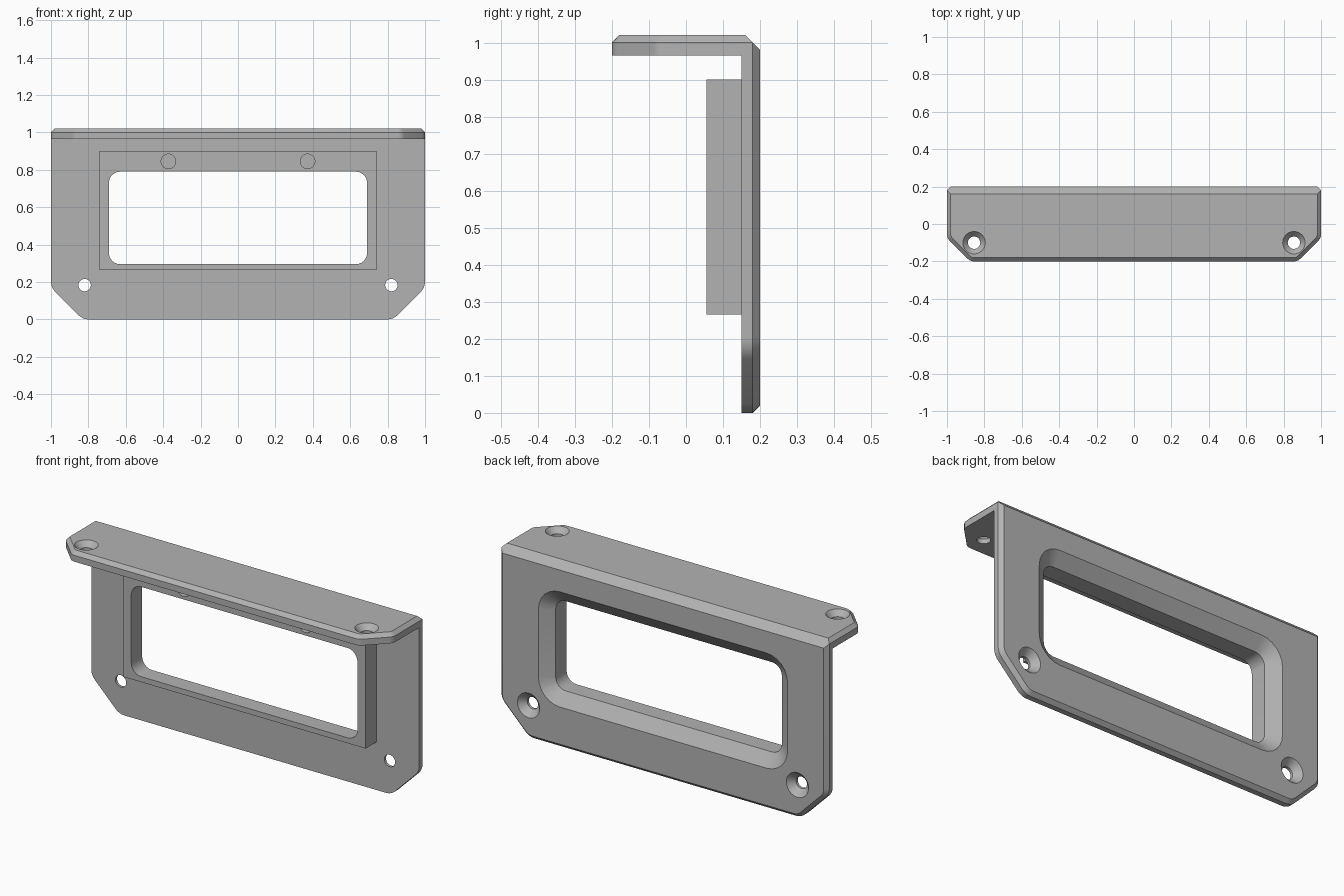
import bpy, bmesh, math
from mathutils import Vector

cube = bpy.data.objects.get("Cube")
if cube:
    bpy.data.objects.remove(cube, do_unlink=True)

grey = bpy.data.materials.new("plain grey")
grey.use_nodes = True
COLOUR = (0.45, 0.45, 0.45, 1)
grey.diffuse_color = COLOUR
grey.node_tree.nodes["Principled BSDF"].inputs["Base Color"].default_value = COLOUR


def rounded(corners, r, grow=0.0, n=6):
    """Convex counter-clockwise outline with rounded corners, offset outward by grow."""
    pts = []
    for i, c in enumerate(corners):
        p = Vector(c)
        a = (Vector(corners[i - 1]) - p).normalized()
        b = (Vector(corners[(i + 1) % len(corners)]) - p).normalized()
        half = a.angle(b) / 2
        centre = p + (a + b).normalized() * r / math.sin(half)
        sweep = math.pi - 2 * half
        start = math.atan2(a.x, -a.y)
        # the outward normal of the incoming edge starts the arc
        for k in range(n + 1):
            t = start + sweep * k / n
            pts.append(centre + Vector((math.cos(t), math.sin(t))) * (r + grow))
    return pts


def circle(x, v, r, n=40):
    return [Vector((x + r * math.cos(math.tau * k / n), v + r * math.sin(math.tau * k / n)))
            for k in range(n)]


def rect(x, lo, hi):
    return [(-x, lo), (x, lo), (x, hi), (-x, hi)]


def loft(name, axis, sections, trim=None):
    """Closed solid through (height, outline) sections along the Y or Z axis."""
    bm = bmesh.new()
    rings = []
    for h, outline in sections:
        rings.append([bm.verts.new((p[0], h, p[1]) if axis == "Y" else (p[0], p[1], h))
                      for p in outline])
    for lower, upper in zip(rings, rings[1:]):
        for i in range(len(lower)):
            bm.faces.new((lower[i - 1], lower[i], upper[i], upper[i - 1]))
    bm.faces.new(rings[0])
    bm.faces.new(rings[-1])
    if trim:
        cut = bmesh.ops.bisect_plane(bm, geom=bm.verts[:] + bm.edges[:] + bm.faces[:],
                                     plane_co=trim[0], plane_no=trim[1], clear_outer=True)
        edges = [e for e in cut["geom_cut"] if isinstance(e, bmesh.types.BMEdge)]
        bmesh.ops.holes_fill(bm, edges=edges)
    bmesh.ops.recalc_face_normals(bm, faces=bm.faces[:])
    mesh = bpy.data.meshes.new(name)
    bm.to_mesh(mesh)
    bm.free()
    mesh.materials.append(grey)
    obj = bpy.data.objects.new(name, mesh)
    bpy.context.collection.objects.link(obj)
    return obj


def combine(target, tool, operation):
    bpy.context.view_layer.objects.active = target
    mod = target.modifiers.new(operation.lower(), "BOOLEAN")
    mod.operation = operation
    mod.solver = "EXACT"
    mod.object = tool
    bpy.ops.object.modifier_apply(modifier=mod.name)
    bpy.data.objects.remove(tool, do_unlink=True)


TOP, BACK, EDGE = 1.02, 0.2, 0.02

# Outer envelope: back-plate outline intersected with shelf outline
c = 0.17
plate_shape = [(c - 1, 0), (1 - c, 0), (1, c), (1, 1.3), (-1, 1.3), (-1, c)]
bracket = loft("mounting_bracket", "Y",
               [(-0.4, rounded(plate_shape, 0.08)),
                (BACK - EDGE, rounded(plate_shape, 0.08)),
                (BACK, rounded(plate_shape, 0.08, -EDGE))],
               trim=((0, 0.16, TOP), (0, 1, 1)))
c = 0.125
shelf_shape = [(c - 1, -0.2), (1 - c, -0.2), (1, c - 0.2), (1, 0.5), (-1, 0.5), (-1, c - 0.2)]
shelf = loft("shelf_envelope", "Z",
             [(-0.2, rounded(shelf_shape, 0.05)),
              (TOP - EDGE, rounded(shelf_shape, 0.05)),
              (TOP, rounded(shelf_shape, 0.05, -EDGE))])
combine(bracket, shelf, "INTERSECT")

# Hollow under the shelf leaves the L shape
combine(bracket, loft("hollow", "Y", [(-0.6, rect(1.5, -0.5, 0.965)),
                                      (0.15, rect(1.5, -0.5, 0.965))]), "DIFFERENCE")

# Raised frame on the front of the plate
combine(bracket, loft("window_frame", "Y", [(0.055, rect(0.74, 0.265, 0.9)),
                                            (0.17, rect(0.74, 0.265, 0.9))]), "UNION")

# Window opening, flared towards the back
window = rect(0.69, 0.295, 0.79)
combine(bracket, loft("window_cutter", "Y",
                      [(-0.1, rounded(window, 0.06)),
                       (0.15, rounded(window, 0.06)),
                       (0.25, rounded(window, 0.06, 0.14))]), "DIFFERENCE")

for side in (-1, 1):
    # Countersunk screw holes in the plate and the shelf
    x = side * 0.82
    combine(bracket, loft("plate_hole", "Y", [(0.1, circle(x, 0.183, 0.033)),
                                              (0.165, circle(x, 0.183, 0.033)),
                                              (0.235, circle(x, 0.183, 0.103))]), "DIFFERENCE")
    x = side * 0.855
    combine(bracket, loft("shelf_hole", "Z", [(0.93, circle(x, -0.1, 0.033)),
                                              (0.99, circle(x, -0.1, 0.033)),
                                              (1.05, circle(x, -0.1, 0.087))]), "DIFFERENCE")
    # Blind round sockets in the frame
    x = side * 0.372
    combine(bracket, loft("socket", "Y", [(0.0, circle(x, 0.845, 0.039)),
                                          (0.115, circle(x, 0.845, 0.039))]), "DIFFERENCE")

bpy.ops.object.select_all(action="DESELECT")
bracket.select_set(True)
bpy.context.view_layer.objects.active = bracket
bpy.ops.object.shade_smooth_by_angle(angle=math.radians(30))
